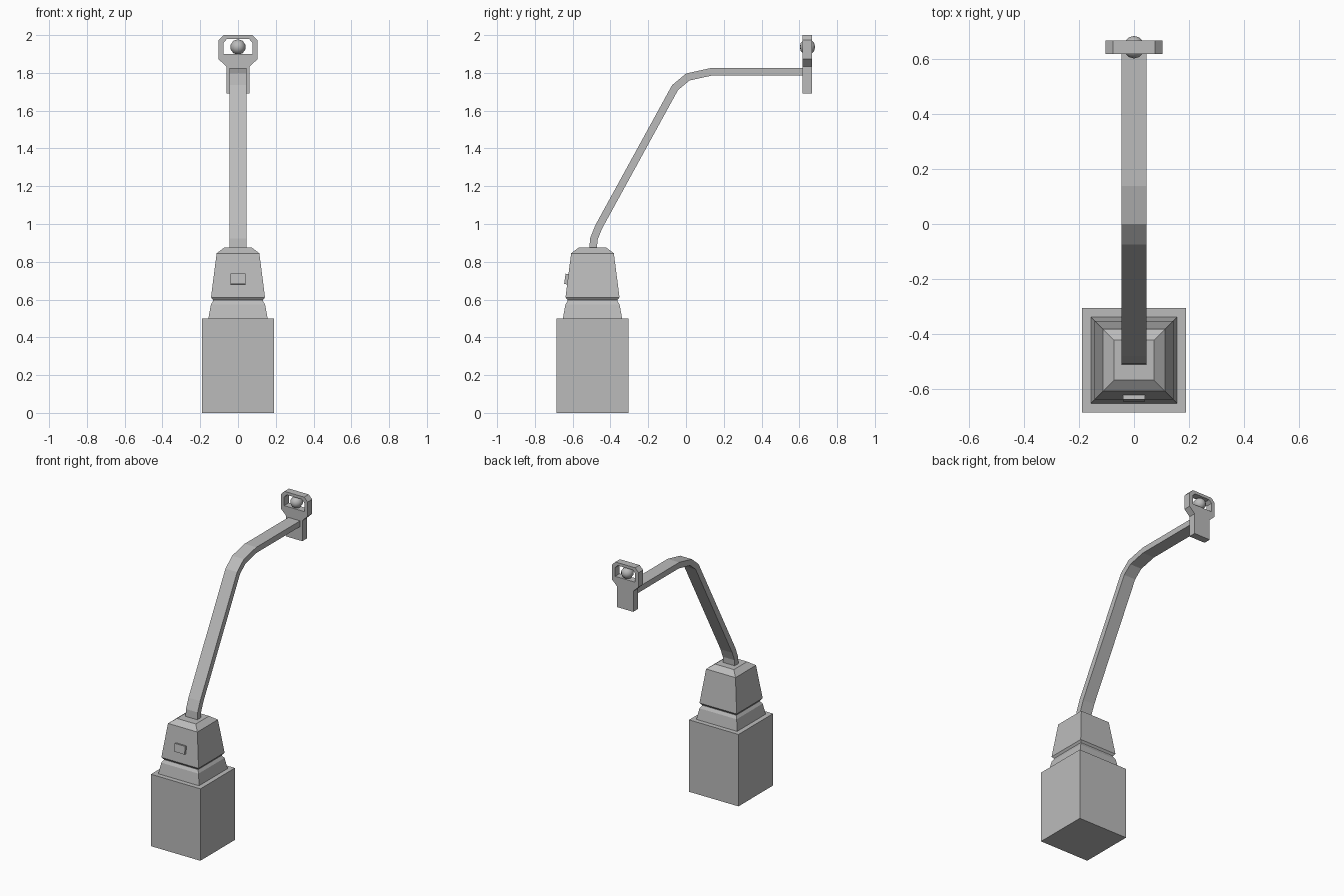
import bpy, bmesh, math
from mathutils import Vector, Matrix

cube = bpy.data.objects.get("Cube")
if cube:
    bpy.data.objects.remove(cube, do_unlink=True)

grey = bpy.data.materials.new("light_grey")
grey.use_nodes = True
COLOUR = (0.5, 0.5, 0.5, 1)
grey.diffuse_color = COLOUR
grey.node_tree.nodes["Principled BSDF"].inputs["Base Color"].default_value = COLOUR

BASE_Y = -0.495
HEAD_Y = 0.643


def finish(name, bm):
    bmesh.ops.recalc_face_normals(bm, faces=bm.faces)
    mesh = bpy.data.meshes.new(name)
    bm.to_mesh(mesh)
    bm.free()
    mesh.materials.append(grey)
    obj = bpy.data.objects.new(name, mesh)
    bpy.context.collection.objects.link(obj)
    return obj


def loft(name, rings):
    """Skin a list of equally sized vertex rings and cap both ends."""
    bm = bmesh.new()
    loops = [[bm.verts.new(p) for p in ring] for ring in rings]
    n = len(loops[0])
    for a, b in zip(loops, loops[1:]):
        for i in range(n):
            j = (i + 1) % n
            bm.faces.new((a[i], a[j], b[j], b[i]))
    bm.faces.new(loops[0])
    bm.faces.new(loops[-1])
    return finish(name, bm)


def square(r, z):
    return [(sx * r, BASE_Y + sy * r, z)
            for sx, sy in ((-1, -1), (1, -1), (1, 1), (-1, 1))]


# Square pedestal and stepped, tapered housing
loft("base_block", [square(0.19, 0), square(0.19, 0.5)])
housing = [(0.157, 0.5), (0.143, 0.575), (0.132, 0.592), (0.132, 0.598),
           (0.143, 0.612), (0.113, 0.845), (0.073, 0.875)]
loft("housing", [square(r, z) for r, z in housing])

# Switch plate, leaning with the housing wall
bm = bmesh.new()
bmesh.ops.create_cube(bm, size=1, matrix=Matrix.Translation((0, BASE_Y - 0.134, 0.708))
                      @ Matrix.Rotation(math.radians(-7.5), 4, "X")
                      @ Matrix.Diagonal((0.08, 0.025, 0.055, 1)))
finish("switch", bm)

# Bent flat arm swept along a side path with mitred joints
path = [Vector((0, y, z)) for y, z in (
    (-0.492, 0.865), (-0.488, 0.92), (-0.462, 0.985), (-0.058, 1.722),
    (0.009, 1.778), (0.14, 1.807), (0.63, 1.807))]
rings = []
for i, p in enumerate(path):
    before = (p - path[max(i - 1, 0)]).normalized()
    after = (path[min(i + 1, len(path) - 1)] - p).normalized()
    tangent = (before + after).normalized()
    ref = after if after.length else before
    side = Vector((0, -tangent.z, tangent.y)) * 0.02 / tangent.dot(ref)
    w = Vector((0.045, 0, 0))
    rings.append([p - w - side, p + w - side, p + w + side, p - w + side])
loft("arm", rings)

# Head plate: mirrored outline with a chamfered window
outer = [(0.062, 1.69), (0.062, 1.833), (0.103, 1.873), (0.103, 1.973), (0.076, 2.0)]
inner = [(0.077, 1.9), (0.077, 1.96), (0.058, 1.98)]


def prism(name, half, thick):
    full = half + [(-x, z) for x, z in reversed(half)]
    return loft(name, [[(x, HEAD_Y + s * thick / 2, z) for x, z in full]
                       for s in (-1, 1)])


head = prism("head_frame", outer, 0.05)
cutter = prism("window_cutter", inner, 0.2)
cutter.hide_render = True
cutter.hide_viewport = True
cut = head.modifiers.new("window", "BOOLEAN")
cut.operation = "DIFFERENCE"
cut.solver = "EXACT"
cut.object = cutter
bpy.context.view_layer.update()
cut_mesh = bpy.data.meshes.new_from_object(
    head.evaluated_get(bpy.context.evaluated_depsgraph_get()))
head.modifiers.clear()
head.data = cut_mesh
bpy.data.objects.remove(cutter, do_unlink=True)

# Ball held in the window
bm = bmesh.new()
bmesh.ops.create_uvsphere(bm, u_segments=10, v_segments=6, radius=0.041,
                          matrix=Matrix.Translation((0, HEAD_Y, 1.937))
                          @ Matrix.Rotation(math.pi / 2, 4, "X"))
for f in bm.faces:
    f.smooth = True
finish("ball", bm)
